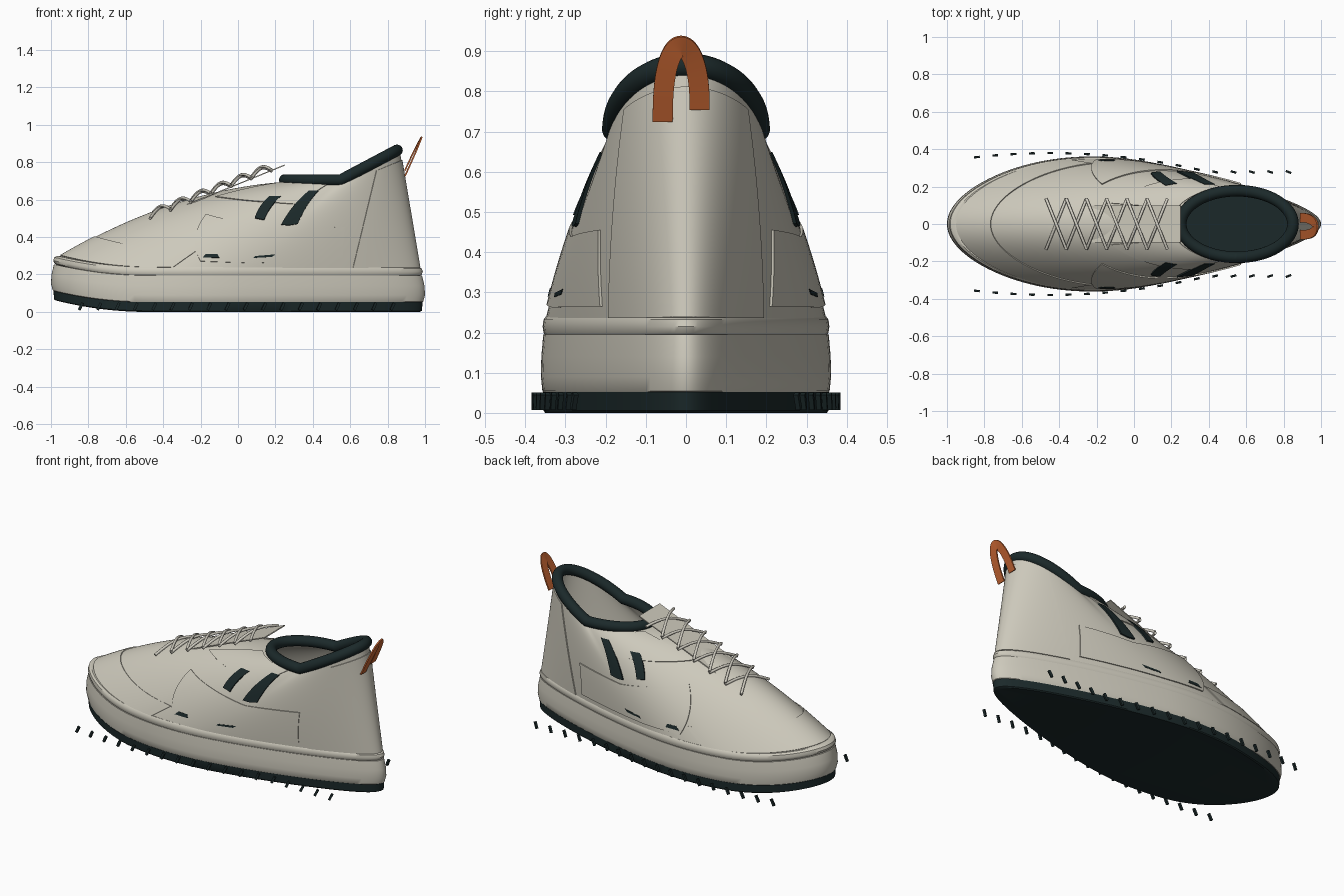
import bpy, bmesh, math
from mathutils import Vector, Matrix

cube = bpy.data.objects.get("Cube")
if cube:
    bpy.data.objects.remove(cube, do_unlink=True)


def material(name, rgb):
    m = bpy.data.materials.new(name)
    m.use_nodes = True
    m.diffuse_color = (*rgb, 1)
    m.node_tree.nodes["Principled BSDF"].inputs["Base Color"].default_value = (*rgb, 1)
    return m


BEIGE = material("warm beige", (0.61, 0.585, 0.5))
LACE = material("pale lace", (0.64, 0.615, 0.54))
DARK = material("dark green black", (0.011, 0.022, 0.023))
ORANGE = material("burnt orange", (0.56, 0.13, 0.032))


def finish(obj, angle=35):
    """Apply modifiers and smooth with sharp edges kept."""
    bpy.ops.object.select_all(action='DESELECT')
    obj.select_set(True)
    bpy.context.view_layer.objects.active = obj
    bpy.ops.object.convert(target='MESH')
    bpy.ops.object.shade_smooth_by_angle(angle=math.radians(angle))
    return obj


def mesh_object(name, verts, faces, mat):
    me = bpy.data.meshes.new(name)
    me.from_pydata([tuple(v) for v in verts], [], faces)
    me.materials.append(mat)
    obj = bpy.data.objects.new(name, me)
    bpy.context.collection.objects.link(obj)
    return obj


def grid_object(name, rows, mat, closed=False, caps=False):
    n = len(rows[0])
    verts = [p for row in rows for p in row]
    faces = []
    for j in range(len(rows) - 1):
        for i in range(n if closed else n - 1):
            k = (i + 1) % n
            faces.append((j * n + i, j * n + k, (j + 1) * n + k, (j + 1) * n + i))
    if caps:
        faces.append(tuple(reversed(range(n))))
        faces.append(tuple(range(len(verts) - n, len(verts))))
    return mesh_object(name, verts, faces, mat)


def solidify(obj, thickness, offset=0):
    mod = obj.modifiers.new("thickness", 'SOLIDIFY')
    mod.thickness, mod.offset = thickness, offset


def mirror_y(obj):
    obj.modifiers.new("mirror", 'MIRROR').use_axis = (False, True, False)


def tube(name, points, radius, mat, cyclic=False, sides=4):
    cu = bpy.data.curves.new(name, 'CURVE')
    cu.dimensions = '3D'
    cu.bevel_depth, cu.bevel_resolution = radius, sides
    cu.use_fill_caps = True
    for path in points:
        sp = cu.splines.new('POLY')
        sp.points.add(len(path) - 1)
        for pt, co in zip(sp.points, path):
            pt.co = (*co, 1)
        sp.use_cyclic_u = cyclic
    cu.materials.append(mat)
    obj = bpy.data.objects.new(name, cu)
    bpy.context.collection.objects.link(obj)
    return finish(obj, 60)


# Plan outline, toe lift and collar height
def half_width(x):
    return 0.345 - (0.15 * x if x > 0 else 0.14 * x + 0.115 * x * x)


def toe_lift(x):
    return 0.06 * (max(0, -x - 0.5) / 0.5) ** 2


def collar_z(x):
    return 0.705 + 0.53 * max(0, x - 0.55)


def outline(a, scale, z):
    c, s = math.cos(a), math.sin(a)
    return Vector((c * scale, s * half_width(c) * scale, z + toe_lift(c)))


def upper_point(a, v, lift=0.0):
    """Point on the upper: a runs round the foot, v from sole to collar."""
    c, s = math.cos(a), math.sin(a)
    base = outline(a, 0.972, 0.225)
    x = 0.555 + 0.31 * c
    p = base.lerp(Vector((x, 0.185 * s, collar_z(x) - 0.01)), v)
    p.z += 0.32 * v * (1 - v) * max(0, -c)
    p.y += 0.05 * v * (1 - v) * s
    if lift:
        e = 0.01
        du = upper_point(a + e, v) - upper_point(a - e, v)
        dv = upper_point(a, v + e) - upper_point(a, v - e)
        p += du.cross(dv).normalized() * lift
    return p


def locate(x, z):
    """Find (a, v) of the upper's left-hand wall point at this x and z."""
    a, v, sa, sv = math.pi / 2, 0.5, math.pi / 2, 0.5
    for _ in range(9):
        tries = [(a + sa * i / 5, v + sv * j / 5) for i in range(-5, 6) for j in range(-5, 6)]
        tries = [t for t in tries if 0 <= t[0] <= math.pi and 0 <= t[1] <= 1]

        def miss(t):
            p = upper_point(*t)
            return (p.x - x) ** 2 + (p.z - z) ** 2
        a, v = min(tries, key=miss)
        sa, sv = sa * 0.45, sv * 0.45
    return a, v


def patch(name, corners, mat, lift, mirror=True, n=20):
    """Thin plate following the upper, between four (a, v) corners."""
    c = [Vector(q) for q in corners]
    rows = []
    for j in range(n + 1):
        lo, hi = c[0].lerp(c[3], j / n), c[1].lerp(c[2], j / n)
        rows.append([upper_point(*lo.lerp(hi, i / n), lift) for i in range(n + 1)])
    obj = grid_object(name, rows, mat)
    solidify(obj, 0.009)
    if mirror:
        mirror_y(obj)
    return finish(obj)


N = 128
ANGLES = [2 * math.pi * i / N for i in range(N)]


def sole(name, profile, mat):
    rows = [[outline(a, s, z) for a in ANGLES] for s, z in profile]
    return finish(grid_object(name, rows, mat, closed=True, caps=True))


# Sole layers
sole("outsole", [(0.97, 0), (0.983, 0.006), (0.987, 0.052)], DARK)
sole("midsole", [(0.97, 0.045), (0.99, 0.055), (1.0, 0.09), (0.997, 0.14), (0.984, 0.195)], BEIGE)
sole("rim_bead", [(0.97, 0.192), (0.982, 0.2), (0.988, 0.215), (0.982, 0.232), (0.965, 0.24)], BEIGE)

# Tread lugs beside the outsole, leaning towards the heel
bm = bmesh.new()
for i in range(18):
    x = -0.84 + i * 0.098
    y = max(0.278, 0.379 - 0.14 * (x + 0.45) ** 2)
    turn = Matrix.Rotation(-0.28 * (x + 0.45), 4, 'Z') @ Matrix.Rotation(0.45, 4, 'Y')
    place = Matrix.Translation((x, y, 0.029)) @ turn
    bmesh.ops.create_cube(bm, size=1, matrix=place @ Matrix.Diagonal((0.014, 0.012, 0.042, 1)))
lugs = mesh_object("tread_lugs", [], [], DARK)
bm.to_mesh(lugs.data)
bm.free()
mirror_y(lugs)
finish(lugs)

# Upper shell, footbed and padded collar
upper = grid_object("upper", [[upper_point(a, j / 28) for a in ANGLES] for j in range(29)], BEIGE, closed=True)
solidify(upper, 0.012, -1)
finish(upper)
bed = [upper_point(a, 0.35) for a in ANGLES]
mesh_object("footbed", [(p.x * 0.96, p.y * 0.96, 0.4) for p in bed], [tuple(range(N))], DARK)
ring = []
for a in ANGLES:
    x = 0.55 + 0.3 * math.cos(a)
    ring.append((x, 0.178 * math.sin(a), collar_z(x)))
tube("collar", [ring], 0.031, DARK, cyclic=True, sides=6)

# Overlay panels
rad = math.radians
patch("heel_counter", [(rad(-51), 0.02), (rad(51), 0.02), (rad(51), 0.92), (rad(-51), 0.92)], BEIGE, 0.001, False, 32)
patch("toe_cap", [(rad(112), 0.02), (rad(248), 0.02), (rad(248), 0.17), (rad(112), 0.17)], BEIGE, 0.001, False, 48)
patch("eyestay", [(rad(100), 0.72), (rad(155), 0.66), (rad(155), 0.96), (rad(100), 0.96)], BEIGE, 0.001)


def side_patch(name, corners, mat, lift):
    patch(name, [locate(*c) for c in corners], mat, lift)


side_patch("side_panel", [(-0.2, 0.27), (0.56, 0.265), (0.57, 0.455), (-0.17, 0.52)], BEIGE, 0.002)
side_patch("front_stripe", [(0.09, 0.5), (0.14, 0.49), (0.23, 0.615), (0.17, 0.615)], DARK, 0.004)
side_patch("rear_stripe", [(0.23, 0.465), (0.32, 0.47), (0.43, 0.645), (0.38, 0.645)], DARK, 0.004)
side_patch("front_side_mark", [(-0.19, 0.288), (-0.1, 0.288), (-0.11, 0.308), (-0.17, 0.308)], DARK, 0.004)
side_patch("rear_side_mark", [(0.08, 0.288), (0.18, 0.294), (0.2, 0.308), (0.09, 0.298)], DARK, 0.004)

# Flat tongue sheet
tongue = grid_object("tongue", [[(-0.45, y, 0.5), (0.25, y, 0.785)] for y in (-0.1, 0, 0.1)], BEIGE)
solidify(tongue, 0.006)
finish(tongue)

# Crossed laces, each arched over the tongue
laces = []
for i in range(6):
    for side in (-1, 1):
        path = []
        for k in range(13):
            t = k / 12
            f = i + t
            arch = 0.035 * math.sin(math.pi * t) + 0.004 * side
            path.append((-0.47 + 0.108 * f, side * 0.135 * (1 - 2 * t), 0.505 + 0.042 * f + arch))
        laces.append(path)
tube("laces", laces, 0.008, LACE, sides=2)

# Heel pull loop: a flat ribbon arched in a tilted plane
foot_a, foot_b, top = Vector((-0.058, 0.725)), Vector((0.034, 0.755)), 0.912
path = []
for k in range(49):
    t = k / 48
    y = foot_a.x + (foot_b.x - foot_a.x) * (1 - math.cos(math.pi * t)) / 2
    z0 = foot_a.y + (foot_b.y - foot_a.y) * t
    path.append(Vector((y, z0 + (top - z0) * math.sin(math.pi * t) ** 0.8)))
strip = []
for k, p in enumerate(path):
    d = (path[min(k + 1, 48)] - path[max(k - 1, 0)]).normalized()
    nrm = Vector((-d.y, d.x)) * 0.025
    bow = 0.007 * math.cos(math.pi * k / 48)
    strip.append([(0.885 + 0.46 * (q.y - 0.725) + bow, q.x, q.y) for q in (p - nrm, p + nrm)])
loop = grid_object("heel_pull_loop", strip, ORANGE)
solidify(loop, 0.008)
finish(loop)
